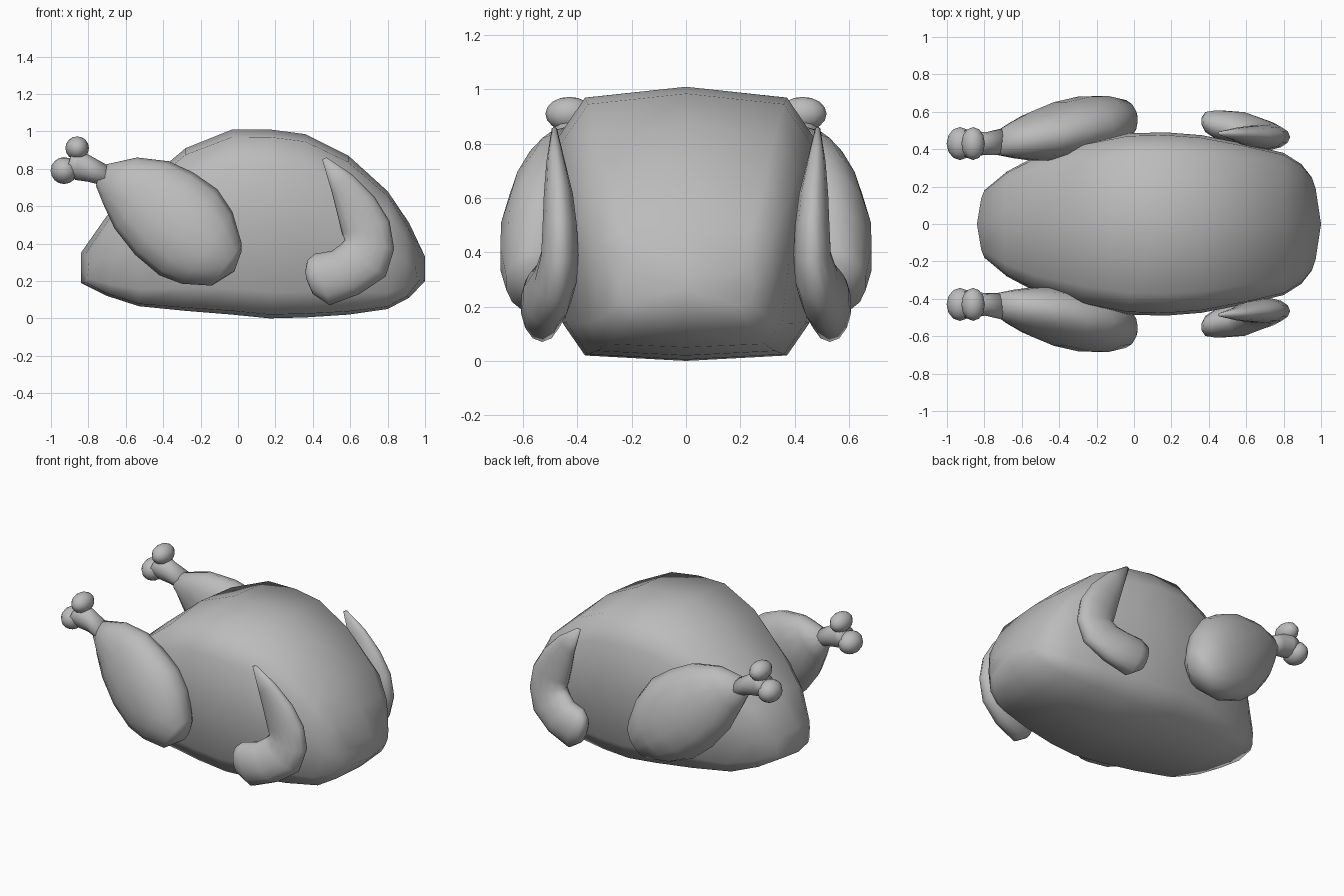
import bpy, bmesh, math
from mathutils import Vector

cube = bpy.data.objects.get("Cube")
if cube:
    bpy.data.objects.remove(cube)

mat = bpy.data.materials.new("plain grey")
GREY = (0.5, 0.5, 0.5, 1)
mat.diffuse_color = GREY
mat.use_nodes = True
mat.node_tree.nodes["Principled BSDF"].inputs["Base Color"].default_value = GREY


def finish(name, bm):
    bmesh.ops.recalc_face_normals(bm, faces=bm.faces)
    for f in bm.faces:
        f.smooth = True
    mesh = bpy.data.meshes.new(name)
    bm.to_mesh(mesh)
    bm.free()
    mesh.materials.append(mat)
    obj = bpy.data.objects.new(name, mesh)
    bpy.context.collection.objects.link(obj)


def circle(n):
    steps = [math.tau * i / n for i in range(n)]
    return [(math.sin(t), math.cos(t)) for t in steps]


def loft(bm, rings, profile, side=1):
    """Skin rings given as (ax, az, bx, bz, y, half width, bow); a-b spans the ring in xz."""
    n, loops, centres = len(profile), [], []
    for ax, az, bx, bz, y, half, *bow in rings:
        a, b = Vector((ax, y * side, az)), Vector((bx, y * side, bz))
        mid, arm = (a + b) / 2, (a - b) / 2
        bend = bow[0] if bow else 0
        centres.append(mid)
        loops.append([bm.verts.new(mid + arm * v + Vector((bend * u * u, half * u, 0)))
                      for u, v in profile])
    for p, q in zip(loops, loops[1:]):
        for i in range(n):
            j = (i + 1) % n
            bm.faces.new((p[i], p[j], q[j], q[i]))
    for k in (0, -1):
        tip = bm.verts.new(centres[k])
        for i in range(n):
            bm.faces.new((loops[k][i], loops[k][(i + 1) % n], tip))


# Body: boxy, slightly crowned cross-section lofted along x
half = [(0, 1), (.76, .92), (.97, .62), (1, 0), (.93, -.72), (.76, -.96), (0, -1)]
body_profile = half + [(-u, v) for u, v in half[-2:0:-1]]
# x, bottom, top, half width, bow
body = [(-.84, .19, .35, .18, .04), (-.70, .12, .55, .28, .02), (-.53, .065, .70, .36, 0),
        (-.28, .04, .91, .435, 0), (-.03, .02, 1.01, .485, 0), (.17, 0, 1.01, .49, 0),
        (.36, .005, .985, .475, 0), (.59, .02, .87, .43, 0), (.80, .05, .68, .38, 0),
        (.915, .11, .51, .32, -.02), (1, .2, .33, .25, -.05)]
bm = bmesh.new()
loft(bm, [(x, top, x, low, 0, w, bow) for x, low, top, w, bow in body], body_profile)
finish("body", bm)

drumstick = [(-.72, .82, -.76, .71, .43, .06), (-.54, .86, -.72, .61, .45, .10),
             (-.37, .84, -.66, .48, .47, .135), (-.24, .78, -.55, .34, .50, .155),
             (-.11, .69, -.42, .23, .52, .165), (-.03, .57, -.30, .185, .53, .158),
             (.02, .40, -.14, .175, .555, .11), (.02, .36, -.02, .25, .56, .05)]
shank = [(-.70, .82, -.72, .71, .44, .07), (-.79, .87, -.80, .73, .43, .06),
         (-.85, .90, -.87, .74, .43, .07), (-.89, .88, -.92, .78, .43, .07)]
wing = [(.475, .86, .45, .85, .485, .01), (.61, .77, .50, .68, .48, .035),
        (.73, .65, .53, .56, .47, .055), (.81, .52, .555, .46, .465, .065),
        (.835, .37, .57, .42, .465, .07), (.79, .225, .55, .395, .48, .08),
        (.65, .13, .50, .36, .51, .09), (.49, .07, .41, .345, .53, .08),
        (.40, .13, .37, .31, .545, .055), (.365, .21, .36, .25, .55, .02)]

for label, side in (("front", -1), ("back", 1)):
    # Drumstick meat and wing
    for part, rings in (("drumstick", drumstick), ("wing", wing)):
        bm = bmesh.new()
        loft(bm, rings, circle(14), side)
        finish(label + "_" + part, bm)

    # Leg bone: shank with two rounded knobs
    bm = bmesh.new()
    loft(bm, shank, circle(12), side)
    for x, z, r in ((-.86, .91, .063), (-.93, .79, .072)):
        ball = bmesh.ops.create_uvsphere(bm, u_segments=12, v_segments=8, radius=1)["verts"]
        bmesh.ops.scale(bm, vec=(r, .088, r), verts=ball)
        bmesh.ops.translate(bm, vec=(x, .43 * side, z), verts=ball)
    finish(label + "_leg_bone", bm)
